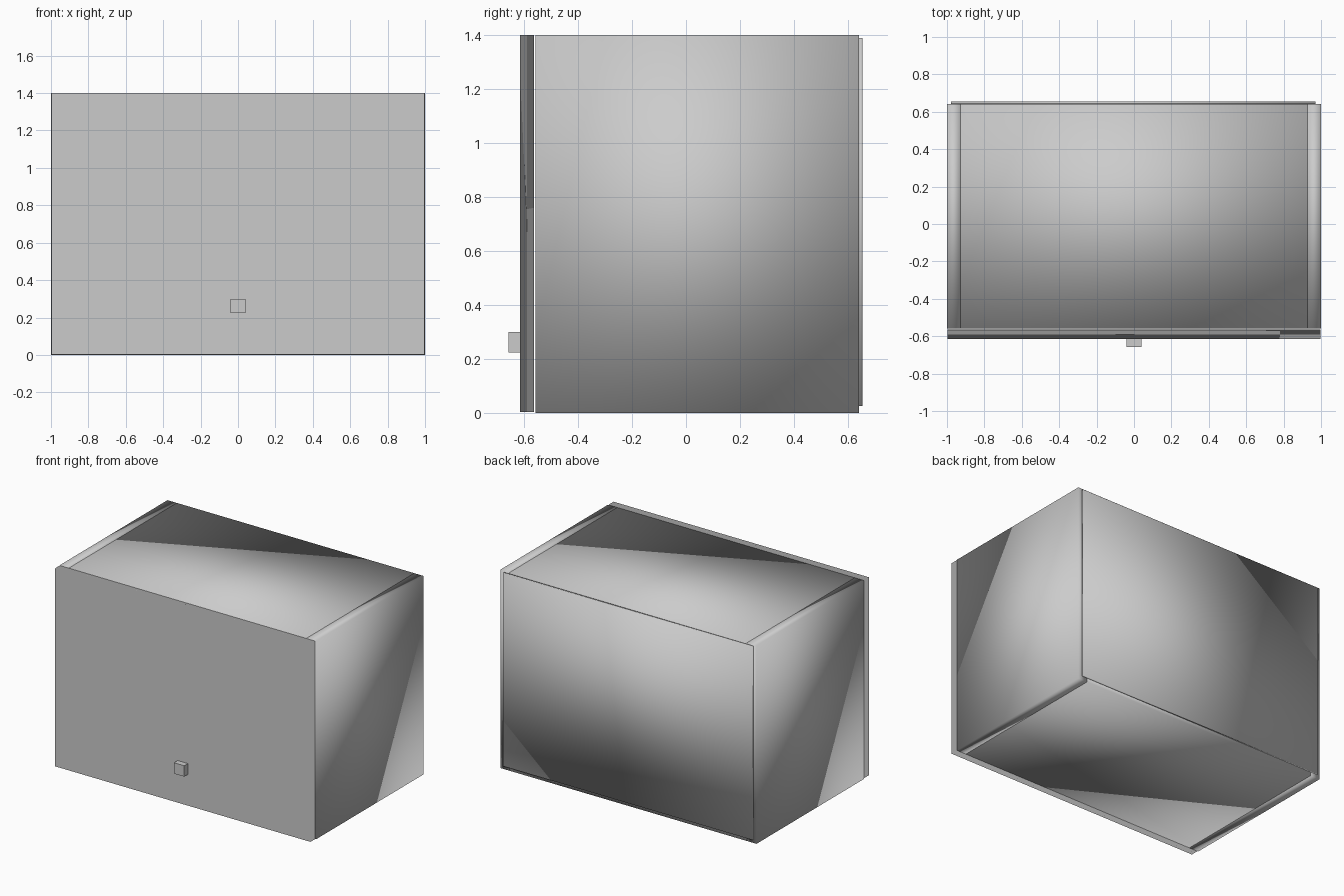
import bpy

# Remove the default object
default = bpy.data.objects.get("Cube")
if default:
    bpy.data.objects.remove(default, do_unlink=True)

# Single neutral finish
grey = bpy.data.materials.new("light_grey")
grey.use_nodes = True
colour = (0.6, 0.6, 0.6, 1)
grey.diffuse_color = colour
grey.node_tree.nodes["Principled BSDF"].inputs["Base Color"].default_value = colour


def box(name, low, high, smooth=True):
    """Axis-aligned board between two corners."""
    centre = [(a + b) / 2 for a, b in zip(low, high)]
    bpy.ops.mesh.primitive_cube_add(size=1, location=centre)
    board = bpy.context.object
    board.name = name
    board.scale = [b - a for a, b in zip(low, high)]
    bpy.ops.object.transform_apply(location=False, rotation=False, scale=True)
    board.data.materials.append(grey)
    if smooth:
        bpy.ops.object.shade_smooth()
    return board


HEIGHT = 1.4
FRONT, BACK = -0.558, 0.642
INNER, OUTER = 0.927, 1.0
THICK = 0.073

# Carcass: two sides with the top and bottom boards between them
box("left_side", (INNER, FRONT, 0), (OUTER, BACK, HEIGHT))
box("right_side", (-OUTER, FRONT, 0), (-INNER, BACK, HEIGHT))
box("bottom_board", (-INNER, FRONT, 0), (INNER, BACK, THICK))
box("top_board", (-INNER, FRONT, HEIGHT - THICK), (INNER, BACK, HEIGHT))

# Thin back panel, set in from the edges
box("back_panel", (-0.978, BACK, 0.026), (0.97, 0.655, 1.39))

# Door with a flat face and softened edges
door = box("door", (-0.997, -0.616, 0.003), (0.997, -0.563, HEIGHT))
weighting = door.modifiers.new("face_weighting", "WEIGHTED_NORMAL")
weighting.weight = 100

# Small square knob
box("door_knob", (-0.04, -0.657, 0.223), (0.04, -0.616, 0.3), smooth=False)
